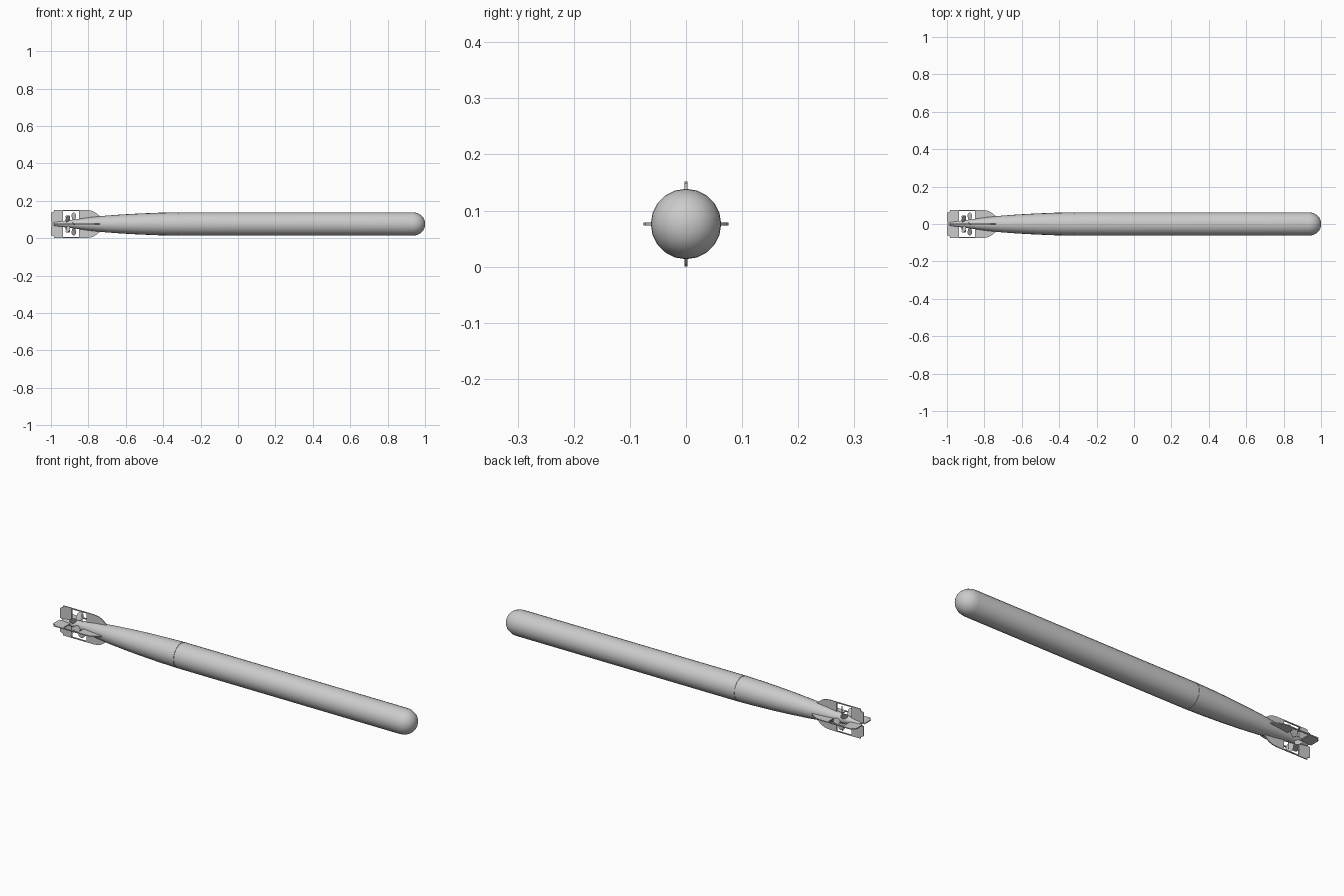
import bpy, bmesh, math
from mathutils import Matrix, Vector

if "Cube" in bpy.data.objects:
    bpy.data.objects.remove(bpy.data.objects["Cube"])

CZ = 0.076   # height of the long axis
SIDES = 20


def finish(bm, name, smooth=True):
    bmesh.ops.recalc_face_normals(bm, faces=bm.faces)
    me = bpy.data.meshes.new(name)
    bm.to_mesh(me)
    bm.free()
    ob = bpy.data.objects.new(name, me)
    ob.location.z = CZ
    bpy.context.collection.objects.link(ob)
    if smooth:
        bpy.ops.object.select_all(action='DESELECT')
        bpy.context.view_layer.objects.active = ob
        ob.select_set(True)
        bpy.ops.object.shade_smooth_by_angle(angle=math.radians(35))
    return ob


def lathe(name, profile, sides=SIDES):
    """Revolve (x, radius) points about the x axis."""
    bm = bmesh.new()
    rings = []
    for x, r in profile:
        rings.append([bm.verts.new((x, r * math.sin(a), r * math.cos(a)))
                      for a in (2 * math.pi * i / sides for i in range(sides))])
    for a, b in zip(rings, rings[1:]):
        for i in range(sides):
            j = (i + 1) % sides
            bm.faces.new((a[i], a[j], b[j], b[i]))
    bm.faces.new(rings[0])
    bm.faces.new(rings[-1])
    return finish(bm, name)


def plate(name, outline, thick, turn):
    """Flat plate from an (x, radius) outline, turned about the x axis."""
    bm = bmesh.new()
    face = bm.faces.new([bm.verts.new((x, -thick / 2, r)) for x, r in outline])
    new = bmesh.ops.extrude_face_region(bm, geom=[face])['geom']
    verts = [v for v in new if isinstance(v, bmesh.types.BMVert)]
    bmesh.ops.translate(bm, verts=verts, vec=(0, thick, 0))
    bmesh.ops.rotate(bm, verts=bm.verts, cent=(0, 0, 0),
                     matrix=Matrix.Rotation(turn, 3, 'X'))
    return finish(bm, name, smooth=False)


def propeller(name, x, phase, twist, blades=4):
    """Pitched, rounded blades around the tail."""
    bm = bmesh.new()
    stations = [(0.012, 0.007), (0.025, 0.012), (0.038, 0.016),
                (0.050, 0.016), (0.057, 0.011), (0.061, 0.004)]
    for k in range(blades):
        spin = Matrix.Rotation(phase + 2 * math.pi * k / blades, 3, 'X')
        rings = []
        for r, half in stations:
            pitch = Matrix.Rotation(twist * (1.0 + 4 * (r - 0.012)), 3, 'Z')
            ring = []
            for dx, dy in ((0, -half), (0.0015, 0), (0, half), (-0.0015, 0)):
                p = spin @ (pitch @ Vector((dx, dy, 0)) + Vector((0, 0, r)))
                ring.append(bm.verts.new(p + Vector((x, 0, 0))))
            rings.append(ring)
        for a, b in zip(rings, rings[1:]):
            for i in range(4):
                j = (i + 1) % 4
                bm.faces.new((a[i], a[j], b[j], b[i]))
        bm.faces.new(rings[0])
        bm.faces.new(rings[-1])
    return finish(bm, name)


# Main body with a rounded nose
R = 0.0628
nose = [(0.932 + 0.068 * math.sin(t), R * max(math.cos(t), 0.01) ** 0.9)
        for t in (math.pi / 2 * i / 8 for i in range(9))]
lathe("body", [(-0.315, R - 0.003), (-0.315, R)] + nose)

# Seam between the body and the tail
lathe("seam_ring", [(-0.325, R - 0.002), (-0.312, R - 0.002)])

# Tapering tail
lathe("tail_cone", [(-0.32, R - 0.003), (-0.32, R), (-0.42, 0.0605), (-0.52, 0.0565),
                    (-0.62, 0.051), (-0.72, 0.0435), (-0.80, 0.035),
                    (-0.86, 0.026), (-0.93, 0.017), (-0.985, 0.009)])

# Four fins, each with a propeller opening closed by a thin outer bar
fin = [(-0.735, 0.038), (-0.750, 0.052), (-0.768, 0.065), (-0.785, 0.072),
       (-0.810, 0.0755), (-0.940, 0.0755), (-0.985, 0.0755), (-0.985, 0.066),
       (-1.0, 0.060), (-1.0, 0.010), (-0.985, 0.004), (-0.935, 0.008),
       (-0.935, 0.0705), (-0.850, 0.0705), (-0.850, 0.020)]
for i, side in enumerate(("top", "left", "bottom", "right")):
    plate(f"fin_{side}", fin, 0.005, i * math.pi / 2)

# Two counter-turning propellers
propeller("front_propeller", -0.878, 0, math.radians(40))
propeller("rear_propeller", -0.910, math.pi / 4, math.radians(-40))
